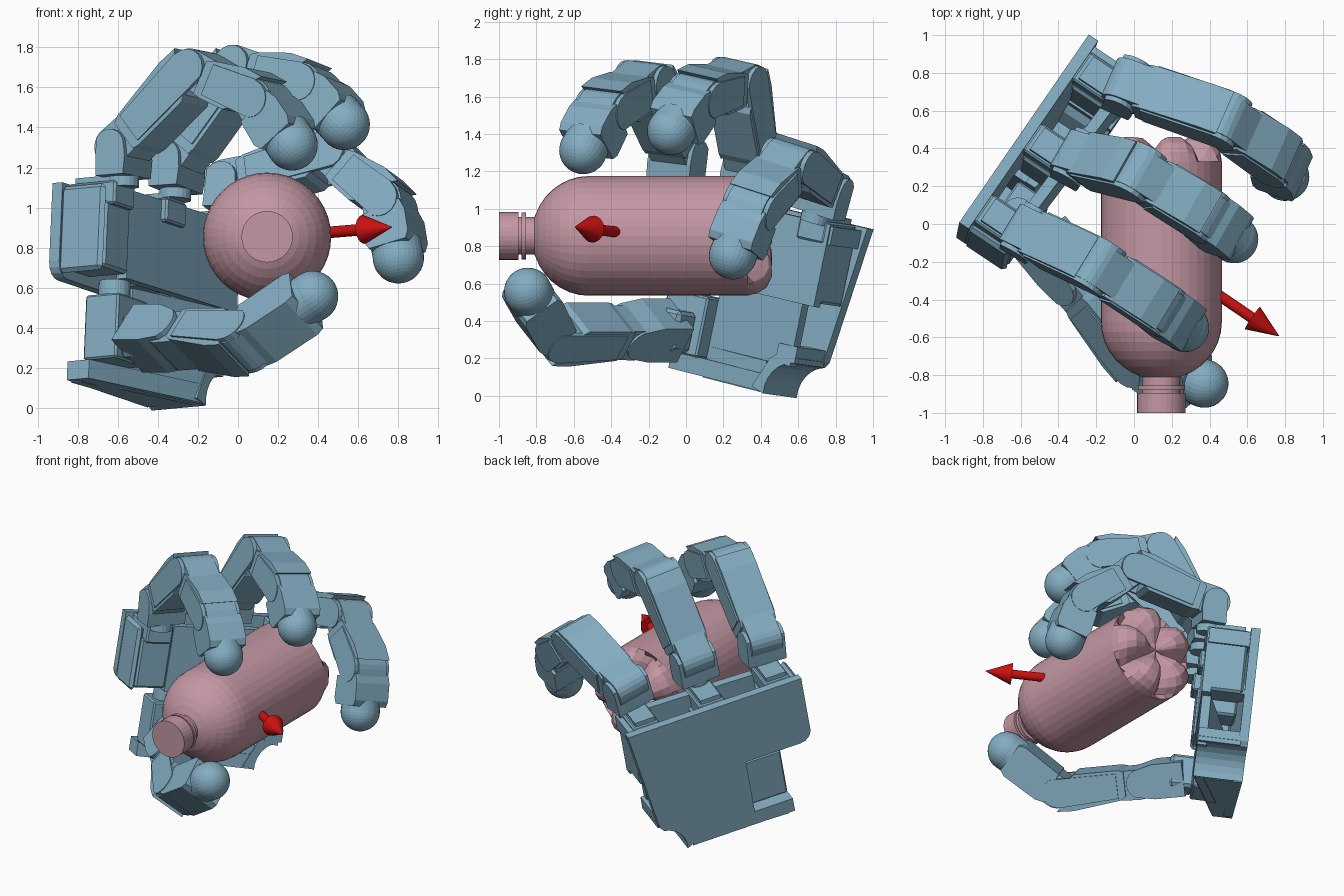
import bpy, bmesh, math
from mathutils import Vector as V, Matrix

if "Cube" in bpy.data.objects:
    bpy.data.objects.remove(bpy.data.objects["Cube"])

def material(name, col):
    m = bpy.data.materials.new(name)
    m.diffuse_color = (*col, 1)
    m.use_nodes = True
    m.node_tree.nodes["Principled BSDF"].inputs["Base Color"].default_value = m.diffuse_color
    return m

BLUE = material("blue_grey", (0.23, 0.42, 0.54))
PINK = material("pink", (0.55, 0.31, 0.37))
RED = material("red", (0.6, 0.005, 0.005))

def frame(x, y, z, o):
    m = Matrix((x, y, z)).transposed().to_4x4()
    m.translation = o
    return m

# palm frame: U across the fingers, W along them, N out of the palm
W = V((.042, .20, .98)).normalized()
N = V((.83, -.554, .077))
N = (N - W * N.dot(W)).normalized()
U = W.cross(N)
ORIGIN = V((-.59, -.05, 1.12))
PALM = frame(U, W, N, ORIGIN)
ACROSS = frame(U, N, -W, ORIGIN)   # outlines in (u, n), extruded down the palm

def palm(u, w, n):
    return PALM @ V((u, w, n))

def finish(bm, name, mat, m, bevel=0):
    bmesh.ops.transform(bm, matrix=m, verts=bm.verts)
    bmesh.ops.recalc_face_normals(bm, faces=bm.faces)
    me = bpy.data.meshes.new(name)
    bm.to_mesh(me)
    bm.free()
    ob = bpy.data.objects.new(name, me)
    bpy.context.collection.objects.link(ob)
    me.materials.append(mat)
    if bevel:
        b = ob.modifiers.new("bevel", 'BEVEL')
        b.width, b.segments, b.limit_method = bevel, 1, 'ANGLE'
    return ob

def prism(name, pts, z0, z1, m, bevel=0):
    bm = bmesh.new()
    lo, hi = [[bm.verts.new((x, y, z)) for x, y in pts] for z in (z0, z1)]
    bm.faces.new(lo)
    bm.faces.new(hi)
    for i in range(len(pts)):
        j = (i + 1) % len(pts)
        bm.faces.new((lo[i], lo[j], hi[j], hi[i]))
    return finish(bm, name, BLUE, m, bevel)

def box(name, a, b, bevel=0):
    return prism(name, [(a[0], a[1]), (b[0], a[1]), (b[0], b[1]), (a[0], b[1])], a[2], b[2], PALM, bevel)

def arc(cx, cy, r, a0, a1, n=8):
    return [(cx + r * math.cos(math.radians(a0 + (a1 - a0) * i / n)),
             cy + r * math.sin(math.radians(a0 + (a1 - a0) * i / n))) for i in range(n + 1)]

def lathe(name, prof, m, mat, n=32, bend=None):
    # revolve (radius, height) pairs about local z
    bm = bmesh.new()
    rings = []
    for r, h in prof:
        ring = []
        for i in range(n):
            t = 2 * math.pi * i / n
            rr, hh = bend(r, h, t) if bend else (r, h)
            ring.append(bm.verts.new((rr * math.cos(t), rr * math.sin(t), hh)))
        rings.append(ring)
    for p, q in zip(rings, rings[1:]):
        for i in range(n):
            j = (i + 1) % n
            bm.faces.new((p[i], p[j], q[j], q[i]))
    bm.faces.new(rings[0])
    bm.faces.new(rings[-1])
    return finish(bm, name, mat, m)

# palm: back plate with thumb notch and scooped corner
corner = [(.985, -.75)] + arc(.99, -.95, .17, 100, 188, 6)
prism("palm_back_plate", [(-.14, 0), (1.09, 0)] + corner +
      [(.78, -.95), (.10, -.97), (.10, -.87), (.33, -.87), (.33, -.48)]
      + arc(-.06, -.40, .08, 270, 180, 4), -.31, -.25, PALM)
# front plates: flat upper one, slanted lower ones
prism("palm_front_upper", [(.11, -.01), (1.04, .03), (1.04, -.03), (.11, -.07)], .01, .46, ACROSS)
prism("palm_front_lower", [(.33, -.12), (.96, .02), (.96, -.04), (.33, -.18)], .46, .80, ACROSS)
prism("palm_front_foot", [(.33, -.12), (.80, .01), (.80, -.05), (.33, -.18)], .80, .97, ACROSS)
# side frame bars between the plates
for i, (w0, w1) in enumerate(((-.12, -.02), (-.44, -.36), (-.78, -.69))):
    box(f"palm_side_bar_{i}", (.86, w0, -.26), (1.07 + .11 * w0, w1, .02))
prism("palm_scoop_wall", corner + [(.74, -.95), (.82, -.78), (.93, -.70)], -.26, .015, PALM)
box("palm_notch_wall", (.33, -.95, -.26), (.37, -.48, -.14))
# foot and thumb motor
prism("palm_foot", [(.06, -.31), (.78, -.31), (.78, .01), (.06, -.18)], .87, .965, ACROSS)
box("thumb_motor", (.06, -.87, -.22), (.33, -.54, -.02), bevel=.01)
lathe("thumb_pivot", [(.08, -.56), (.08, -.46)], frame(N, U, W, palm(.17, 0, -.12)), BLUE, 20)
box("thumb_carrier", (.10, -.86, -.03), (.28, -.64, .14), bevel=.02)

def link_frame(p, q, a):
    # local x along the link, y outward, z across
    d = (q - p).normalized()
    return frame(d, d.cross(a), a, p), (q - p).length

def link(name, p, q, a):
    # tongue knuckle, main block and side cheeks
    m, L = link_frame(p, q, a)
    prism(name + "_tongue", arc(0, 0, .10, 90, 270, 10) + [(.16, -.10), (.16, .09)], -.11, .11, m)
    prism(name + "_block", [(.09, -.10), (.13, -.11), (L - .13, -.11), (L - .10, -.09), (L - .10, .0),
                            (L + .01, .125), (L - .10, .13), (.13, .09), (.09, .07)], -.125, .125, m)
    for s in (-1, 1):
        z = sorted((s * .11, s * .135))
        prism(name + "_cheek", [(.14, -.09), (L - .02, -.09)] + arc(L, 0, .095, -70, 70, 6)
              + [(L - .02, .10), (.14, .075)], z[0], z[1], m)

def fingertip(name, p, c, a):
    # short last segment ending in a round pad
    m, L = link_frame(p, c, a)
    prism(name + "_tip_tongue", arc(0, 0, .105, 90, 270, 10) + [(.1, -.105), (.1, .105)], -.11, .11, m)
    prism(name + "_tip_block", [(.06, -.11), (L - .08, -.12), (L - .04, -.10), (L - .04, .10),
                                (L - .08, .12), (.09, .12), (.03, .10)], -.13, .13, m)
    bm = bmesh.new()
    bmesh.ops.create_uvsphere(bm, u_segments=32, v_segments=20, radius=.128)
    d = (c - p).normalized()
    m = frame(a, d.cross(a), d, c)
    finish(bm, name + "_tip_pad", BLUE, m)
    lathe(name + "_tip_collar", [(.127, -.08), (.127, 0)], m, BLUE)

def finger(name, u, w, splay, bend, tip):
    up = (W + U * splay).normalized()
    base = palm(u, w, .02)
    j1 = base + up * .175
    tip = V(tip)
    a = up.cross(tip - j1).normalized()
    fwd = a.cross(up)
    t = math.radians(bend)
    j2 = j1 + (up * math.cos(t) + fwd * math.sin(t)) * .577
    # two-link solve for the last knuckle
    r = tip - j2
    D = min(r.length, .69)
    x = (D * D + .41 ** 2 - .285 ** 2) / (2 * D)
    e = r.normalized()
    j3 = j2 + e * x + e.cross(a) * math.sqrt(max(0, .41 ** 2 - x * x))
    # base motor housing, swivel and yoke
    box(name + "_housing", (u - .11, -.44, -.24), (u + .11, -.10, .0), bevel=.015)
    box(name + "_housing_cap", (u - .09, -.12, -.25), (u + .09, .0, .035), bevel=.01)
    box(name + "_step", (u - .07, -.02, -.22), (u + .07, .03, .03))
    lathe(name + "_swivel", [(.08, -.02), (.08, .06)], frame(a, fwd, up, base), BLUE, 20)
    prism(name + "_yoke", [(-.08, .03), (.08, .03), (.09, .12)] + arc(0, .175, .085, 0, 120, 6)
          + [(-.075, .22)], -.135, .135, frame(fwd, up, fwd.cross(up), base))
    link(name + "_proximal", j1, j2, a)
    link(name + "_middle", j2, j3, a)
    fingertip(name, j3, tip, a)

finger("near_finger", 0, 0, -.087, 51.5, (.27, -.55, 1.313))
finger("middle_finger", .465, .025, 0, 38.5, (.53, -.08, 1.415))
finger("far_finger", .93, 0, .087, 77, (.80, .25, .75))
# outer cover of the near motor
box("near_side_cover", (-.14, -.46, -.26), (-.10, -.02, .0), bevel=.03)

# thumb
t0, t1, t2, t3 = (V(p) for p in ((-.45, -.13, .345), (-.31, -.30, .335), (.035, -.72, .335), (.372, -.845, .557)))
axis = (t2 - t1).cross(t3 - t2).normalized()
root = link_frame(t1, t2, axis)[0]
root.translation = t0
prism("thumb_root", [(-.08, -.12), (.12, -.12)] + arc(.2, 0, .10, -60, 60, 6) + [(.12, .11), (-.08, .11)],
      -.13, .13, root)
link("thumb_proximal", t1, t2, axis)
fingertip("thumb", t2, t3, axis)

# bottle: lathed along y, five-lobed base
def petals(r, h, t):
    if h < .34:
        return r, h
    g = max(0, 1 - abs((t * 5 / (2 * math.pi)) % 1 - .5) / .3)
    return r * (1 - .14 * g), h - .10 * g * min(1, r / .15)

BOTTLE = frame(V((1, 0, 0)), V((0, 0, -1)), V((0, 1, 0)), V((.145, 0, .855)))
shoulder = [(.32 * math.sin(math.radians(a)), -.52 - .305 * math.cos(math.radians(a))) for a in range(20, 91, 10)]
lathe("bottle_body", [(.10, -.91), (.10, -.81)] + shoulder
      + [(.32, .20), (.32, .33), (.312, .38), (.28, .43), (.22, .46), (.14, .455), (.05, .40), (.01, .39)],
      BOTTLE, PINK, 40, petals)
lathe("bottle_cap", [(.128, -1), (.128, -.895)], BOTTLE, PINK)
lathe("bottle_neck_ring", [(.125, -.88), (.125, -.855)], BOTTLE, PINK)

# arrow
tip, start = V((.767, -.593, .903)), V((.35, -.31, .868))
z = (tip - start).normalized()
x = z.orthogonal().normalized()
L = (tip - start).length
lathe("arrow", [(.029, 0), (.029, L - .17), (.072, L - .17), (.002, L)], frame(x, z.cross(x), z, start), RED, 24)
